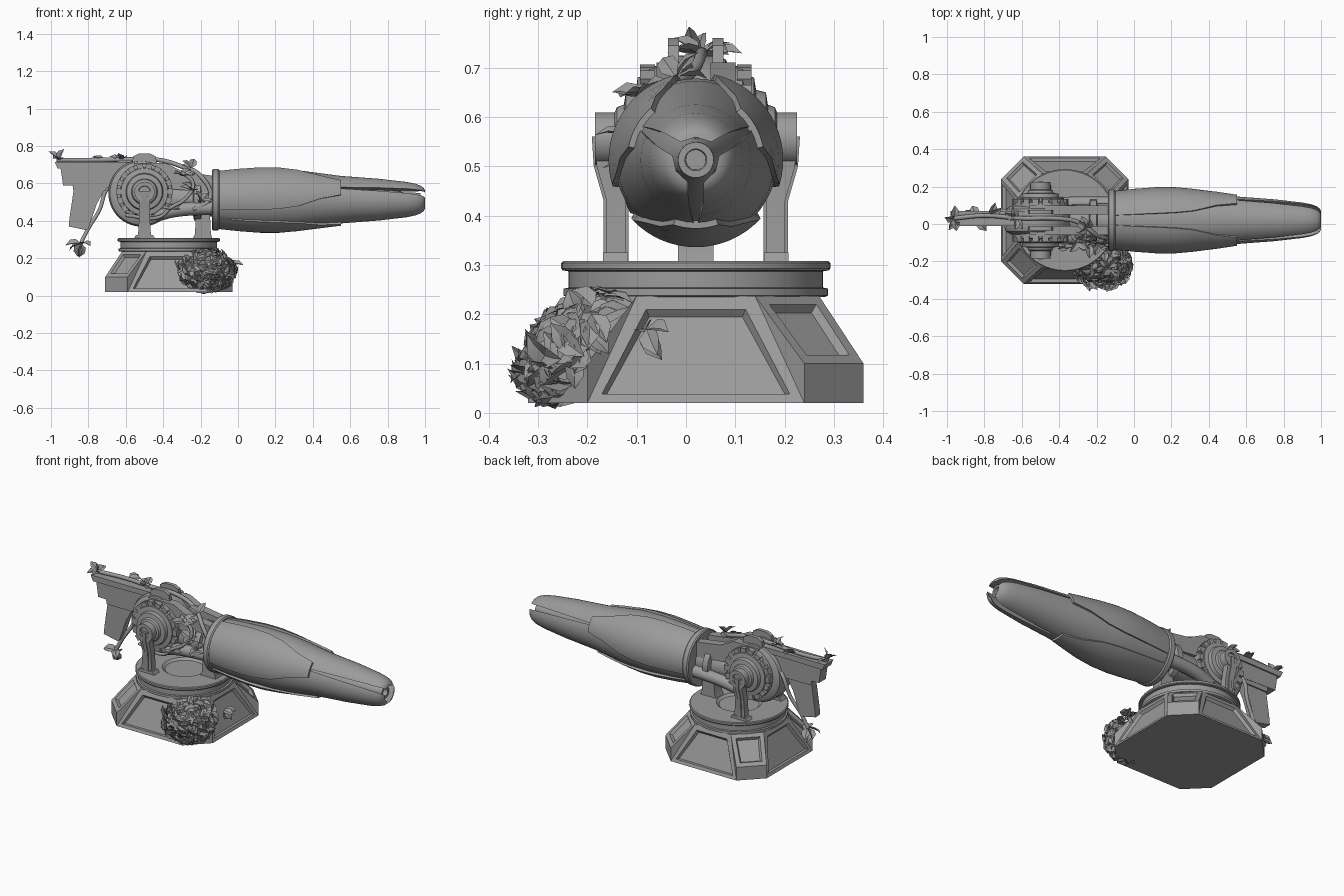
import bpy, bmesh, math, random
from math import sin, cos, pi, radians
from mathutils import Vector, Matrix

if "Cube" in bpy.data.objects:
    bpy.data.objects.remove(bpy.data.objects["Cube"])

random.seed(4)
grey = bpy.data.materials.new("plain grey")
grey.use_nodes = True
grey.diffuse_color = (0.33, 0.33, 0.33, 1)
grey.node_tree.nodes["Principled BSDF"].inputs["Base Color"].default_value = grey.diffuse_color

MID = 0.02                                # y of the symmetry plane
PIVOT = Vector((-0.5, MID, 0.555))        # tilt axle
BORE = Vector((0, MID, 0.513))            # barrel axis
BASE = Vector((-0.37, MID, 0))            # turntable axis


def finish(name, bm, angle=35, recalc=True):
    if recalc:
        bmesh.ops.recalc_face_normals(bm, faces=bm.faces)
    mesh = bpy.data.meshes.new(name)
    bm.to_mesh(mesh)
    bm.free()
    mesh.materials.append(grey)
    for p in mesh.polygons:
        p.use_smooth = True
    mesh.set_sharp_from_angle(angle=radians(angle))
    ob = bpy.data.objects.new(name, mesh)
    bpy.context.collection.objects.link(ob)
    return ob


def loft(name, rings, caps=True):
    """Skin closed rings of points."""
    bm = bmesh.new()
    rows = [[bm.verts.new(p) for p in ring] for ring in rings]
    n = len(rows[0])
    for a, b in zip(rows, rows[1:]):
        for i in range(n):
            j = (i + 1) % n
            bm.faces.new((a[i], a[j], b[j], b[i]))
    if caps:
        bm.faces.new(rows[0])
        bm.faces.new(rows[-1])
    return finish(name, bm)


def lathe(name, profile, axis, origin, n=48):
    """Turn (distance along axis, radius) pairs about an axis."""
    def place(t, r, a):
        u, v = r * cos(a), r * sin(a)
        return origin + Vector({"x": (t, u, v), "y": (u, t, v), "z": (u, v, t)}[axis])
    return loft(name, [[place(t, r, 2 * pi * i / n) for i in range(n)] for t, r in profile])


def prism(name, pts, y0, y1):
    """Extrude an x-z outline across y."""
    return loft(name, [[(x, y, z) for x, z in pts] for y in (y0, y1)])


def tube(name, pts, radius):
    cu = bpy.data.curves.new(name, "CURVE")
    cu.dimensions = "3D"
    cu.bevel_depth, cu.bevel_resolution, cu.resolution_u = radius, 2, 6
    cu.use_fill_caps = True
    sp = cu.splines.new("BEZIER")
    sp.bezier_points.add(len(pts) - 1)
    for bp, p in zip(sp.bezier_points, pts):
        bp.co = p
        bp.handle_left_type = bp.handle_right_type = "AUTO"
    cu.materials.append(grey)
    bpy.context.collection.objects.link(bpy.data.objects.new(name, cu))


def interp(table, x):
    for (x0, a), (x1, b) in zip(table, table[1:]):
        if x <= x1:
            return a + (b - a) * max(0, x - x0) / (x1 - x0)
    return table[-1][1]


# Octagonal plinth with recessed panels
bm = bmesh.new()


def octagon(half, edge, z):
    pts = []
    for k in range(4):
        rot = Matrix.Rotation(k * pi / 2, 3, "Z")
        pts += [bm.verts.new(BASE + rot @ Vector((half, s * edge, z))) for s in (-1, 1)]
    return pts


low, mid, top = octagon(0.34, 0.22, 0.02), octagon(0.34, 0.22, 0.1), octagon(0.25, 0.12, 0.237)
sides, corners = [], []
for k in range(0, 8, 2):
    a, b, c = k, k + 1, (k + 2) % 8
    sides.append(bm.faces.new((low[a], low[b], top[b], top[a])))
    corners.append(bm.faces.new((mid[b], mid[c], top[c], top[b])))
    bm.faces.new((low[b], low[c], mid[c], mid[b]))
    bm.faces.new((low[b], mid[b], top[b]))
    bm.faces.new((low[a], top[a], mid[a]))
bm.faces.new(low[::-1])
bm.faces.new(top)
bmesh.ops.recalc_face_normals(bm, faces=bm.faces)
for panels, rim in ((sides, 0.035), (corners, 0.034)):
    bmesh.ops.inset_individual(bm, faces=panels, thickness=rim)
    bmesh.ops.inset_individual(bm, faces=panels, thickness=0.012, depth=-0.016)
finish("plinth", bm, 20, False)

# Turntable with a shallow dish
lathe("turntable", [(.235, .262), (.238, .268), (.252, .268), (.254, .258), (.287, .258),
                    (.289, .27), (.293, .273), (.304, .273), (.308, .268), (.308, .125),
                    (.296, .11), (.296, .02)], "z", BASE, 64)

# Pivot drum: wide rotor, stepped hubs, axle ends
lathe("pivot_drum", [(-.075, .145), (-.06, .17), (-.04, .178), (.04, .178), (.06, .17),
                     (.075, .145)], "y", PIVOT + Vector((-.015, 0, -.008)), 56)
for s, side in ((-1, "right"), (1, "left")):
    lathe(side + "_hub", [(s * t, r) for t, r in (
        (.06, .15), (.095, .148), (.1, .13), (.118, .125), (.122, .1), (.142, .095),
        (.146, .07), (.16, .065), (.165, .054), (.205, .054), (.205, .032), (.195, .03),
        (.195, .012))], "y", PIVOT)
    # Raised blocks around the hub
    bm = bmesh.new()
    for k in range(18):
        m = (Matrix.Translation(PIVOT) @ Matrix.Rotation(k * pi / 9, 4, "Y")
             @ Matrix.Translation((.138, s * .098, 0)) @ Matrix.Diagonal((.026, .03, .034, 1)))
        bmesh.ops.create_cube(bm, size=1, matrix=m)
    finish(side + "_hub_blocks", bm)
    # Yoke arm leaning outward, with a rib
    for part, w, grow in (("yoke_arm", .036, 0), ("yoke_rib", .014, .006)):
        rings = []
        for z, off in ((.3, .162), (.43, .162), (.5, .182), (.56, .186)):
            hw = interp([(.3, w), (.37, w * .72), (.56, w * .9)], z)
            rings.append([(PIVOT.x + dx * hw, MID + s * (off + dy * (.019 + grow)), z)
                          for dx, dy in ((-1, -1), (1, -1), (1, 1), (-1, 1))])
        loft(side + "_" + part, rings)
    prism(side + "_yoke_foot", [(-.56, .3), (-.44, .3), (-.455, .325), (-.545, .325)],
          MID + s * .138, MID + s * .188)
    # Upper arm to the barrel and the crest plate above it
    prism(side + "_upper_arm", [(-.56, .71), (-.39, .71), (-.3, .665), (-.13, .64),
                                (-.13, .55), (-.36, .57), (-.5, .6)],
          MID + s * .03, MID + s * .08)
    prism(side + "_crest", [(-.57, .69), (-.43, .69), (-.44, .745), (-.47, .76),
                            (-.53, .76), (-.56, .745)], MID + s * .034, MID + s * .056)
    # Side pipe feeding the barrel
    tube(side + "_feed_pipe", [(-.44, MID + s * .08, .43), (-.34, MID + s * .09, .455),
                               (-.12, MID + s * .09, .47)], .036)

# Neck and its support post
lathe("neck", [(-.46, .08), (-.24, .085), (-.235, .11), (-.2, .11), (-.195, .09), (-.12, .09)],
      "x", BORE, 32)
prism("support_post", [(-.245, .3), (-.135, .3), (-.145, .33), (-.15, .44), (-.225, .44),
                       (-.23, .33)], MID - .036, MID + .036)

# Tail beam, its cap rail and the hanging grip
prism("tail_beam", [(-.95, .69), (-.5, .7), (-.5, .6), (-.7, .575), (-.75, .585), (-.935, .59)],
      MID - .024, MID + .042)
prism("tail_rail", [(-.98, .715), (-.52, .715), (-.52, .685), (-.965, .68)],
      MID - .032, MID + .05)
prism("grip", [(-.875, .59), (-.70, .59), (-.755, .49), (-.80, .36), (-.81, .35),
               (-.905, .37), (-.9, .42)], MID - .014, MID + .032)
prism("grip_collar", [(-.885, .595), (-.69, .595), (-.71, .56), (-.88, .56)],
      MID - .022, MID + .04)

# Barrel collar and inner core
lathe("barrel_collar", [(-.14, .1), (-.14, .158), (-.133, .164), (-.107, .164), (-.1, .158),
                        (-.1, .1)], "x", BORE, 64)
lathe("barrel_core", [(-.1, .12), (.3, .125), (.55, .095), (.8, .06), (.88, .04), (.975, .036),
                      (.975, .022), (.9, .02)], "x", BORE, 32)

# Three long petals and three overlapping shells
PETAL = [(-.1, .15), (0, .158), (.15, .165), (.3, .16), (.55, .127), (.75, .112), (.9, .095),
         (.95, .085), (.98, .073), (.993, .062), (1.0, .048)]
GAP = [(-.1, .002), (.5, .002), (.6, .006), (1.0, .016)]
SHELL = [(-.1, .157), (0, .168), (.12, .177), (.22, .177), (.32, .168), (.44, .153), (.55, .139)]
SPAN = [(-.1, 50), (.2, 47), (.32, 42), (.44, 28), (.55, 19)]


def polar(x, r, deg):
    return BORE + Vector((x, r * cos(radians(deg)), r * sin(radians(deg))))


for k in range(3):
    heading = 90 + 120 * k
    rings = []
    for x, r in PETAL:
        g = interp(GAP, x)
        half = 60 - math.degrees(math.asin(g / r))
        arc = [polar(x, r, heading + half * i / 8) for i in range(-8, 9)]
        rings.append(arc + [polar(x, min(r * .8, .03) + g, heading)])
    loft("petal_%d" % (k + 1), rings)
    heading += 60
    rings = []
    for x, r in SHELL:
        half = interp(SPAN, x)
        steps = [heading + half * i / 8 for i in range(-8, 9)]
        rings.append([polar(x, r, d) for d in steps]
                     + [polar(x, r - .016, d) for d in reversed(steps)])
    loft("shell_%d" % (k + 1), rings)

# Creeping vines
tube("top_vine", [(-.97, .03, .725), (-.8, .045, .725), (-.6, .03, .728), (-.42, .03, .725),
                  (-.3, .01, .69), (-.2, -.06, .64), (-.15, -.08, .52), (-.24, -.1, .46)], .012)
tube("side_vine", [(-.6, -.09, .43), (-.42, -.11, .42), (-.36, -.12, .47), (-.28, -.11, .52),
                   (-.24, -.1, .6), (-.3, -.09, .66)], .01)
tube("hanging_vine", [(-.66, .05, .6), (-.7, .07, .57), (-.74, .06, .46), (-.8, .04, .36),
                      (-.84, .03, .28)], .011)


# Folded pointed leaves
def add_leaf(bm, at, direction, normal, size):
    d = direction.normalized()
    side = d.cross(normal).normalized()
    up = side.cross(d)
    spine = [bm.verts.new(at + d * size * t + up * size * h)
             for t, h in ((0, 0), (.35, .04), (.7, .03), (1, -.08))]
    for s in (-1, 1):
        edge = [bm.verts.new(at + (d * t + side * s * w + up * .16) * size)
                for t, w in ((.3, .3), (.65, .27))]
        bm.faces.new((spine[0], spine[1], edge[0]))
        bm.faces.new((spine[1], spine[2], edge[1], edge[0]))
        bm.faces.new((spine[2], spine[3], edge[1]))


def rand_dir():
    return Vector([random.gauss(0, 1) for _ in range(3)]).normalized()


# Bush on the plinth corner, leaning with its slope
bm = bmesh.new()
for i in range(230):
    n = rand_dir()
    if n.y > .35:
        n.y = -n.y
    p = Vector((-.17 + n.x * .15, -.225 + n.y * .09, .135 + n.z * .105))
    p.y += .5 * (p.z - .13)
    d = (rand_dir() + Vector((0, -.2, -.5))).cross(n).cross(n) * -1 + n * .25
    add_leaf(bm, p - d.normalized() * .025, d, n, random.uniform(.05, .08))
for v in bm.verts:
    v.co.z = max(v.co.z, 0)
finish("bush", bm, 20, False)

# Sprigs along the vines
bm = bmesh.new()
for x, y, z, count, size in ((-.96, .03, .725, 5, .07), (-.77, .05, .725, 3, .07),
                             (-.63, .03, .725, 4, .07), (-.84, .03, .28, 6, .085),
                             (-.3, -.09, .64, 7, .075), (-.24, -.11, .56, 7, .075),
                             (-.2, -.1, .5, 5, .07), (-.35, -.12, .46, 3, .06),
                             (-.25, -.02, .68, 4, .07), (-.05, -.23, .17, 4, .08),
                             (-.04, -.08, .17, 4, .07)):
    for i in range(count):
        d = rand_dir()
        d.z = -abs(d.z) if z < .3 else abs(d.z) * .6
        d.x = max(d.x, -.35) if x < -.9 else d.x
        add_leaf(bm, Vector((x, y, z)), d, Vector((.2, -.5, .8)), size)
finish("vine_leaves", bm, 20, False)
